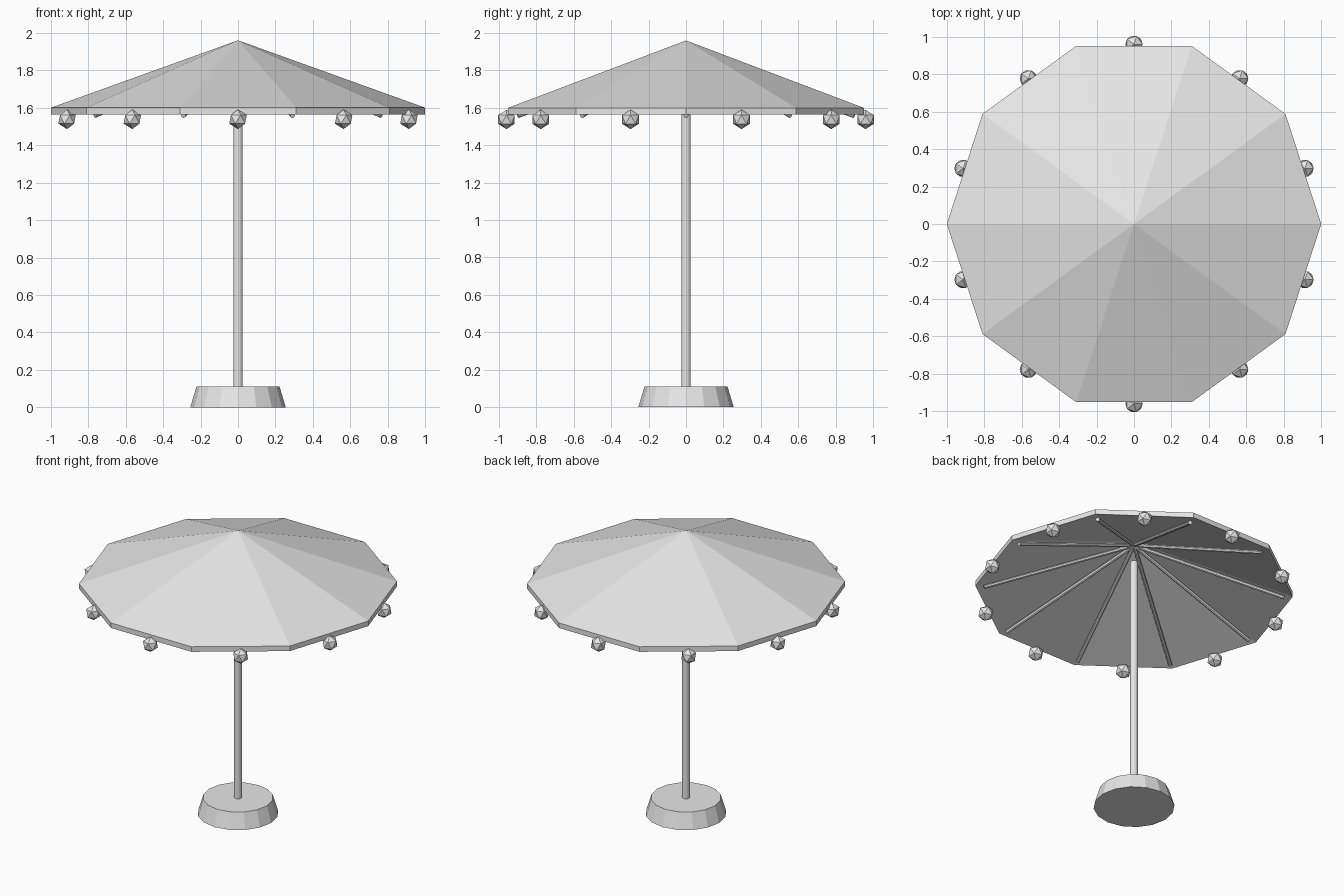
import bpy, bmesh
from math import cos, sin, pi
from mathutils import Vector

SIDES = 10

cube = bpy.data.objects.get("Cube")
if cube:
    bpy.data.objects.remove(cube, do_unlink=True)

grey = bpy.data.materials.new("light_grey")
grey.use_nodes = True
grey.diffuse_color = (0.8, 0.8, 0.8, 1)
grey.node_tree.nodes["Principled BSDF"].inputs["Base Color"].default_value = grey.diffuse_color


def finish(name, bm):
    bmesh.ops.recalc_face_normals(bm, faces=bm.faces)
    mesh = bpy.data.meshes.new(name)
    bm.to_mesh(mesh)
    bm.free()
    mesh.materials.append(grey)
    obj = bpy.data.objects.new(name, mesh)
    bpy.context.collection.objects.link(obj)
    return obj


def polar(radius, angle, z):
    return Vector((radius * cos(angle), radius * sin(angle), z))


def rod(name, start, end, r1, r2, sides):
    """Straight or tapered bar between two points."""
    bm = bmesh.new()
    axis = end - start
    bmesh.ops.create_cone(bm, cap_ends=True, segments=sides,
                          radius1=r1, radius2=r2, depth=axis.length)
    obj = finish(name, bm)
    obj.location = (start + end) / 2
    obj.rotation_mode = 'QUATERNION'
    obj.rotation_quaternion = axis.to_track_quat('Z', 'Y')
    return obj


# Weighted foot and pole
foot = rod("base", Vector((0, 0, 0)), Vector((0, 0, 0.11)), 0.255, 0.222, 16)
rod("pole", Vector((0, 0, 0.1)), Vector((0, 0, 1.775)), 0.025, 0.025, 12)

# Canopy: upper cone, short vertical skirt and hollow underside
bm = bmesh.new()
top = bm.verts.new((0, 0, 1.96))
under = bm.verts.new((0, 0, 1.925))
upper = [bm.verts.new(polar(1, 2 * pi * i / SIDES, 1.6)) for i in range(SIDES)]
lower = [bm.verts.new(polar(1, 2 * pi * i / SIDES, 1.565)) for i in range(SIDES)]
for i in range(SIDES):
    j = (i + 1) % SIDES
    bm.faces.new((top, upper[i], upper[j]))
    bm.faces.new((upper[i], lower[i], lower[j], upper[j]))
    bm.faces.new((under, lower[j], lower[i]))
finish("canopy", bm)

# Ribs run to the corners, pendant balls hang at the middle of each edge
for i in range(SIDES):
    angle = 2 * pi * i / SIDES
    rod(f"rib_{i + 1}", Vector((0, 0, 1.898)), polar(0.945, angle, 1.558), 0.013, 0.013, 8)
    bm = bmesh.new()
    bmesh.ops.create_icosphere(bm, subdivisions=1, radius=0.052)
    ball = finish(f"pendant_ball_{i + 1}", bm)
    ball.location = polar(0.96, angle + pi / SIDES, 1.538)
